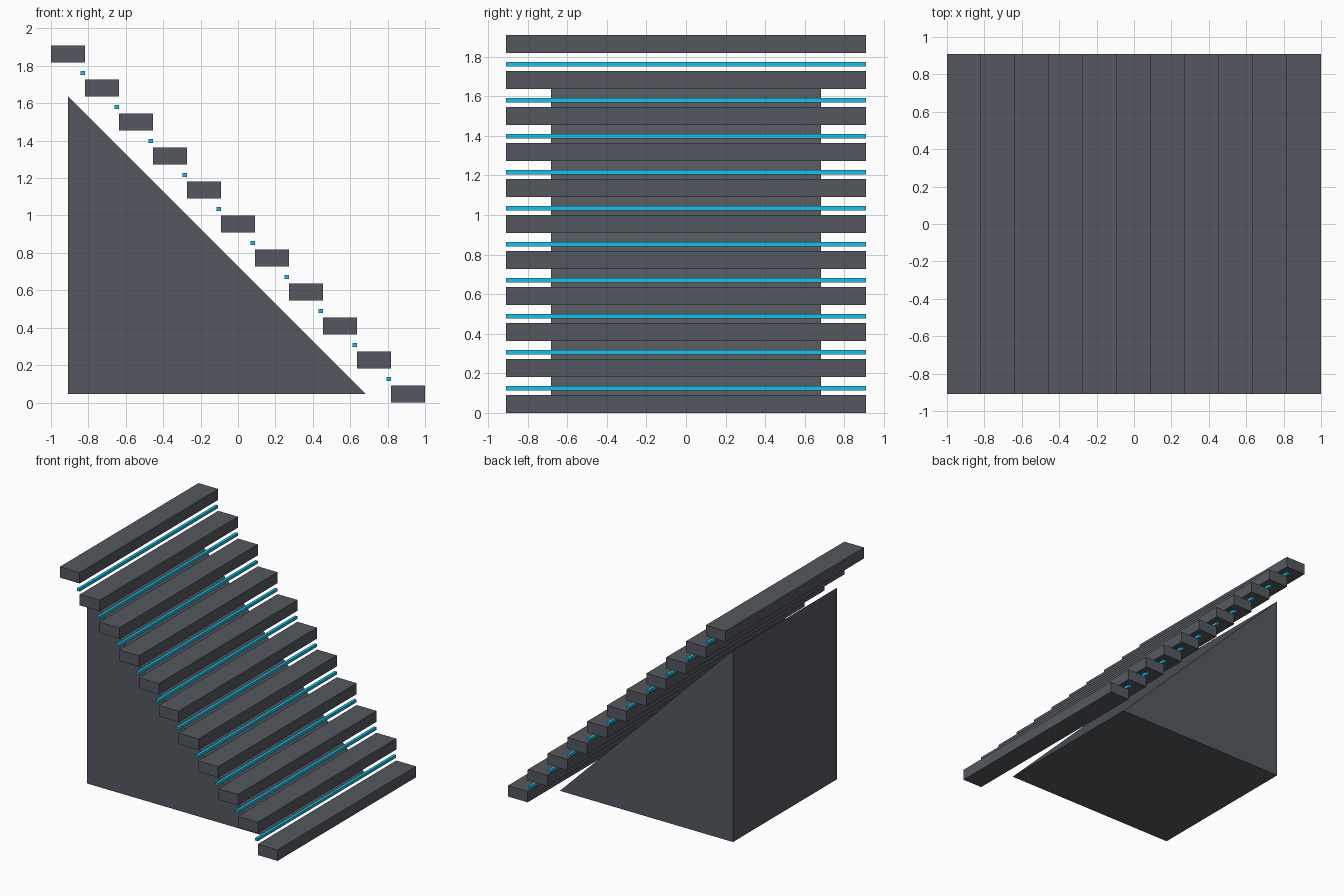
import bpy, bmesh

if "Cube" in bpy.data.objects:
    bpy.data.objects.remove(bpy.data.objects["Cube"])

U = 1 / 11          # half a tread depth
RUN = 2 * U         # tread depth and rise
STEPS = 11


def prism(name, profile, half_width, material):
    """Extrude an x/z profile symmetrically along y."""
    bm = bmesh.new()
    face = bm.faces.new([bm.verts.new((x, -half_width, z)) for x, z in profile])
    moved = bmesh.ops.extrude_face_region(bm, geom=[face])["geom"]
    bmesh.ops.translate(bm, vec=(0, 2 * half_width, 0),
                        verts=[v for v in moved if isinstance(v, bmesh.types.BMVert)])
    bmesh.ops.recalc_face_normals(bm, faces=bm.faces)
    mesh = bpy.data.meshes.new(name)
    bm.to_mesh(mesh)
    bm.free()
    mesh.materials.append(material)
    obj = bpy.data.objects.new(name, mesh)
    bpy.context.collection.objects.link(obj)
    return obj


def bar(name, x, z, dx, dz, material):
    """Full-width bar centred on x, z."""
    a, b = dx / 2, dz / 2
    return prism(name, [(x - a, z - b), (x + a, z - b), (x + a, z + b), (x - a, z + b)],
                 10 * U, material)


def paint(name, rgb):
    mat = bpy.data.materials.new(name)
    mat.diffuse_color = (*rgb, 1)
    mat.use_nodes = True
    mat.node_tree.nodes["Principled BSDF"].inputs["Base Color"].default_value = mat.diffuse_color
    return mat


cyan = paint("cyan_light", (0.012, 0.53, 0.82))
dark = paint("dark_grey", (0.088, 0.097, 0.112))

# Floating treads, top to bottom, with a light strip in each gap
for i in range(STEPS):
    drop = i * RUN
    bar(f"tread_{i + 1}", -1 + U + drop, 20.5 * U - drop, RUN, U, dark)
    if i < STEPS - 1:
        bar(f"light_strip_{i + 1}", -0.83 + drop, 1.762 - drop, U / 4, U / 4, cyan)

# Solid wedge under the stair
prism("support_wedge", [(-10 * U, U / 2), (7.5 * U, U / 2), (-10 * U, 18 * U)], 7.5 * U, dark)
